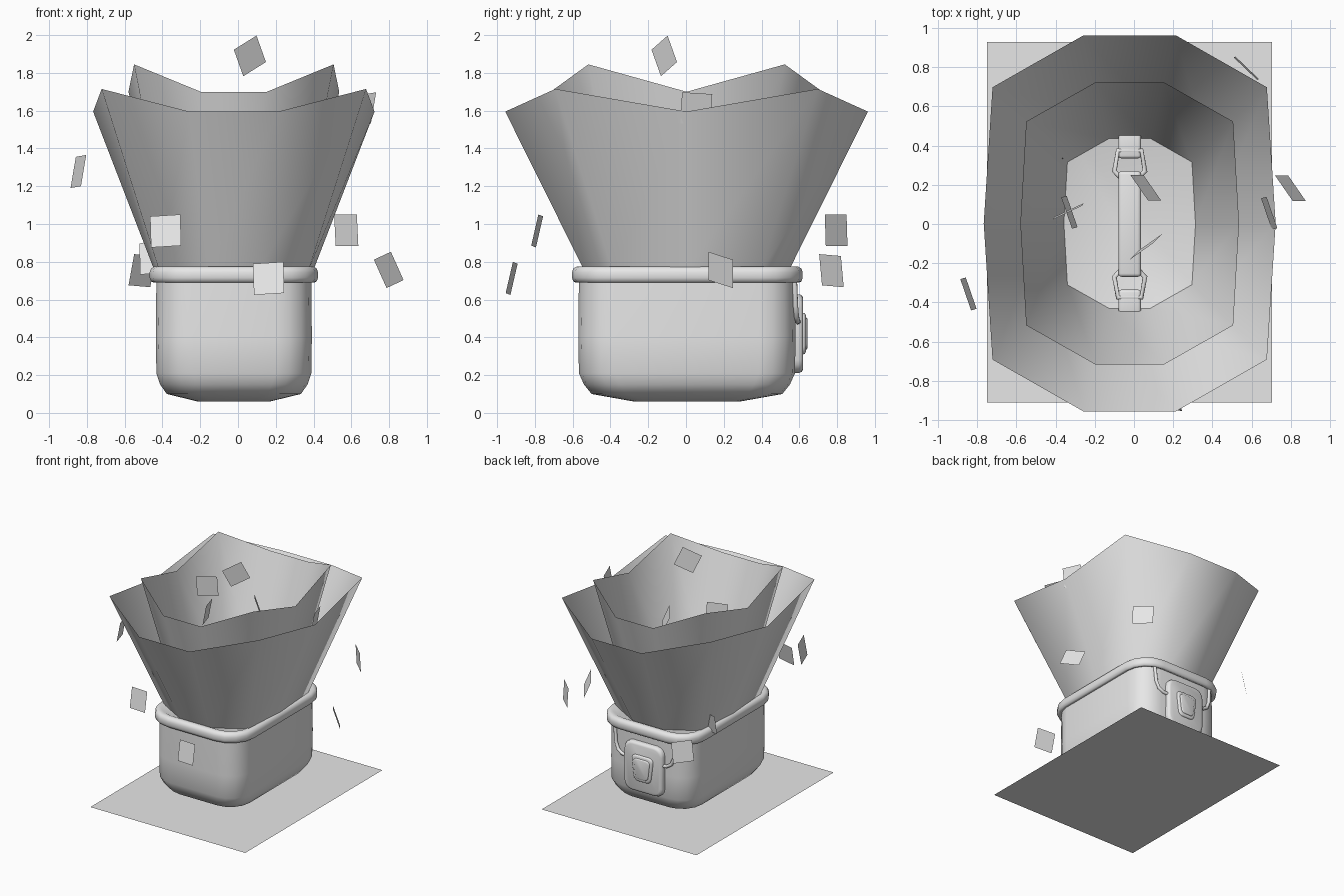
import bpy, bmesh
from math import cos, sin, pi, radians
from mathutils import Vector, Matrix

if "Cube" in bpy.data.objects:
    bpy.data.objects.remove(bpy.data.objects["Cube"], do_unlink=True)

grey = bpy.data.materials.new("plain light grey")
grey.use_nodes = True
grey.diffuse_color = (0.8, 0.8, 0.8, 1)
grey.node_tree.nodes["Principled BSDF"].inputs["Base Color"].default_value = (0.8, 0.8, 0.8, 1)

CX = -0.022  # middle line of the bag


def finish(name, bm, angle=50):
    mesh = bpy.data.meshes.new(name)
    bm.to_mesh(mesh)
    bm.free()
    mesh.materials.append(grey)
    ob = bpy.data.objects.new(name, mesh)
    bpy.context.collection.objects.link(ob)
    if angle:
        bpy.ops.object.select_all(action='DESELECT')
        ob.select_set(True)
        bpy.context.view_layer.objects.active = ob
        bpy.ops.object.shade_smooth_by_angle(angle=radians(angle))
    return ob


def rounded(hx, hy, r, z, n=4):
    """Rounded rectangle around the origin at height z."""
    pts = []
    for q, (sx, sy) in enumerate([(1, 1), (-1, 1), (-1, -1), (1, -1)]):
        for i in range(n + 1):
            a = pi / 2 * (q + i / n)
            pts.append((sx * (hx - r) + r * cos(a), sy * (hy - r) + r * sin(a), z))
    return pts


def loft(name, rings, caps=True, move=(0, 0, 0), turn=None, angle=50):
    bm = bmesh.new()
    loops = [[bm.verts.new(p) for p in ring] for ring in rings]
    for a, b in zip(loops, loops[1:]):
        for i in range(len(a)):
            j = (i + 1) % len(a)
            bm.faces.new((a[i], a[j], b[j], b[i]))
    if caps:
        bm.faces.new(loops[0][::-1])
        bm.faces.new(loops[-1])
        bmesh.ops.recalc_face_normals(bm, faces=bm.faces)
    if turn:
        bm.transform(turn)
    bm.transform(Matrix.Translation(move))
    return finish(name, bm, angle)


def soft_box(name, centre, size, bevel):
    bm = bmesh.new()
    bmesh.ops.create_cube(bm, size=1)
    bm.transform(Matrix.Translation(centre) @ Matrix.Diagonal((*size, 1)))
    bmesh.ops.bevel(bm, geom=bm.edges[:], offset=bevel, segments=3, profile=0.5, affect='EDGES')
    return finish(name, bm)


def wire(name, points, radius, closed=False):
    cu = bpy.data.curves.new(name, 'CURVE')
    cu.dimensions = '3D'
    cu.bevel_depth, cu.bevel_resolution, cu.use_fill_caps = radius, 2, True
    sp = cu.splines.new('POLY')
    sp.points.add(len(points) - 1)
    for p, co in zip(sp.points, points):
        p.co = (*co, 1)
    sp.use_cyclic_u = closed
    cu.materials.append(grey)
    ob = bpy.data.objects.new(name, cu)
    bpy.context.collection.objects.link(ob)


# Bag body: chamfered bottom, straight sides
body = [(0.06, 0.19, 0.28, 0.1), (0.1, 0.355, 0.505, 0.18), (0.15, 0.39, 0.545, 0.19),
        (0.21, 0.41, 0.572, 0.19), (0.4, 0.413, 0.575, 0.19), (0.72, 0.41, 0.572, 0.19)]
loft("bag_body", [rounded(x, y, r, z) for z, x, y, r in body], move=(CX, 0.005, 0))

# Rolled rim and flat lid, as offsets from the body outline
rim = [(0.705, -0.02), (0.69, 0.015), (0.695, 0.028), (0.715, 0.036), (0.745, 0.036),
       (0.765, 0.028), (0.775, 0.01), (0.775, -0.015), (0.765, -0.035)]
loft("rim_and_lid", [rounded(0.41 + d, 0.575 + d, 0.19 + d, z) for z, d in rim], move=(CX, 0.007, 0))


# Two open, ten-sided flared sheets with a zigzag top edge
def flare(name, flat, corner, side, low, high, base_scale, base_z=0.755):
    quarter = [(side, 0, low), (*corner, high), (*flat, low)]
    half = quarter + [(-x, y, z) for x, y, z in quarter[::-1]]
    top = half + [(x, -y, z) for x, y, z in half[-2:0:-1]]
    base = [(x * base_scale, y * base_scale, base_z) for x, y, z in top]
    loft(name, [base, top], caps=False, move=(CX, 0.003, 0), angle=80)


flare("outer_flare", (0.235, 0.96), (0.7, 0.695), 0.745, 1.595, 1.715, 0.565)
flare("inner_flare", (0.175, 0.72), (0.528, 0.52), 0.558, 1.7, 1.845, 0.598)

# Carrying handle with a ring and a tab at each end
soft_box("handle_bar", (CX, 0, 0.82), (0.116, 0.54, 0.05), 0.018)
for s, side in ((1, "back"), (-1, "front")):
    hexagon = [(0.035, 0.225), (0.078, 0.27), (0.06, 0.375), (-0.06, 0.375), (-0.078, 0.27), (-0.035, 0.225)]
    wire(side + "_handle_ring", [(CX + x, s * y, 0.805) for x, y in hexagon], 0.013, True)
    soft_box(side + "_handle_tab", (CX, s * 0.4, 0.79), (0.115, 0.13, 0.05), 0.015)

# Latch on the back: plate, raised button, wire bail
to_back = Matrix.Rotation(-pi / 2, 4, 'X')


def plate(name, hx, hz, r, y0, y1, edge, taper=0):
    rings = [rounded(hx, hz, r, y0), rounded(hx, hz, r, y1 - edge),
             rounded(hx - edge * 0.3, hz - edge * 0.3, r, y1 - edge * 0.3),
             rounded(hx - edge, hz - edge, r * 0.9, y1)]
    rings = [[(x * (1 - taper * y / hz), y, z) for x, y, z in ring] for ring in rings]
    loft(name, rings, move=(CX - 0.005, 0, 0.42), turn=to_back)


plate("latch_plate", 0.18, 0.208, 0.07, 0.56, 0.62, 0.02)
plate("latch_ridge", 0.09, 0.11, 0.04, 0.6, 0.634, 0.012, 0.15)
plate("latch_button", 0.068, 0.085, 0.03, 0.6, 0.643, 0.008, 0.15)
for s, side in ((1, "left"), (-1, "right")):
    wire(side + "_latch_bail", [(CX + s * x, y, z) for x, y, z in
         [(0.285, 0.575, 0.7), (0.275, 0.58, 0.57), (0.25, 0.585, 0.51), (0.21, 0.59, 0.485), (0.15, 0.595, 0.48)]], 0.014)

# Ground sheet
bm = bmesh.new()
bm.faces.new([bm.verts.new((x, y, 0)) for x, y in [(-0.75, -0.91), (0.705, -0.91), (0.705, 0.93), (-0.75, 0.93)]])
finish("ground_sheet", bm, 0)

# Floating square cards: edge directions for each pose, then poses and centres
poses = {
    "tossed": ((0.05, 0.05, -0.14), (-0.12, -0.085, -0.075)),
    "facing": ((0.16, -0.025, 0.01), (0.005, -0.038, -0.165)),
    "tilted": ((0.09, -0.13, 0.042), (0.067, 0, -0.15)),
    "sideways": ((0.055, -0.16, 0.01), (-0.028, -0.008, -0.165)),
    "diagonal": ((0.12, -0.115, 0), (0.008, 0.005, -0.165)),
    "crossed": ((0.115, 0.115, -0.01), (-0.03, 0.015, -0.165)),
    "turned": ((0.15, 0.07, 0.01), (0.005, 0.012, -0.165)),
}
cards = [
    ("tossed", (0.063, -0.115, 1.89)), ("facing", (-0.383, -0.788, 0.963)),
    ("facing", (0.162, -0.923, 0.712)), ("tilted", (0.798, 0.183, 0.757)),
    ("tilted", (0.06, 0.185, 1.5)), ("sideways", (-0.845, -0.357, 1.278)),
    ("sideways", (0.69, 0.055, 1.61)), ("sideways", (-0.33, 0.06, 1.4)),
    ("diagonal", (0.573, 0.795, 0.967)), ("crossed", (-0.507, 0.77, 0.753)),
    ("turned", (-0.335, 0.065, 1.615)), ("facing", (-0.44, 0.33, 0.82)),
]
for i, (pose, centre) in enumerate(cards):
    u, v = (Vector(e) / 2 for e in poses[pose])
    c = Vector(centre)
    bm = bmesh.new()
    bm.faces.new([bm.verts.new(p) for p in (c - u - v, c - u + v, c + u + v, c + u - v)])
    finish(f"floating_card_{i + 1}", bm, 0)
